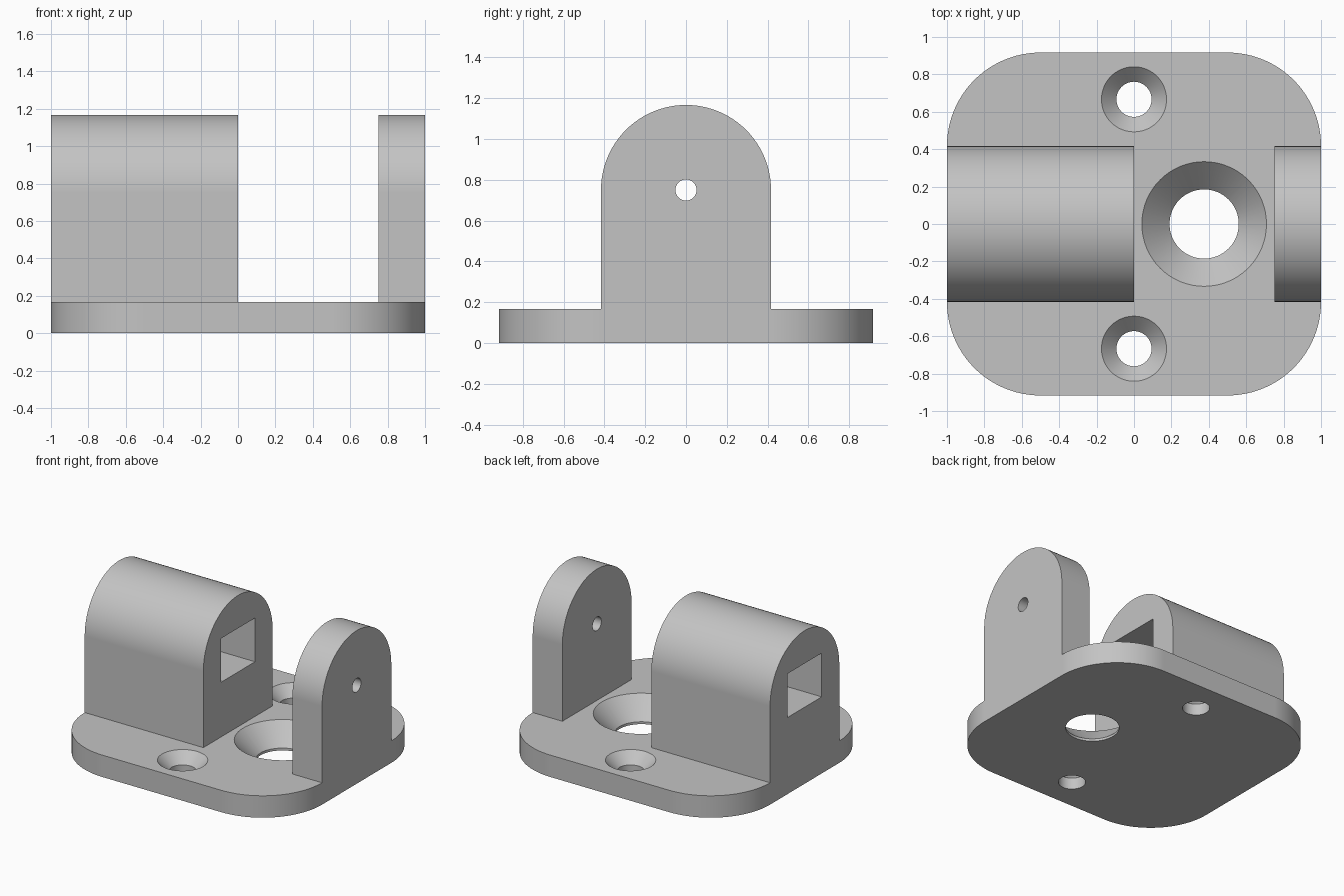
import bpy, bmesh
from math import pi, sin, cos
from mathutils import Matrix, Vector

if "Cube" in bpy.data.objects:
    bpy.data.objects.remove(bpy.data.objects["Cube"], do_unlink=True)

GREY = (0.55, 0.55, 0.55, 1)
grey = bpy.data.materials.new("plain grey")
grey.use_nodes = True
grey.diffuse_color = GREY
grey.node_tree.nodes["Principled BSDF"].inputs["Base Color"].default_value = GREY

THICK = 1 / 6      # base plate thickness
HALF_Y = 5 / 12    # half width of the uprights
AXIS_Z = 0.75      # height of the bore axis


def arc(cx, cy, r, start, end, steps):
    angles = [start + (end - start) * i / steps for i in range(steps + 1)]
    return [(cx + r * cos(a), cy + r * sin(a)) for a in angles]


def finish(name, bm):
    bmesh.ops.recalc_face_normals(bm, faces=bm.faces)
    mesh = bpy.data.meshes.new(name)
    bm.to_mesh(mesh)
    bm.free()
    mesh.materials.append(grey)
    ob = bpy.data.objects.new(name, mesh)
    bpy.context.collection.objects.link(ob)
    return ob


def loft(name, rings):
    """Closed solid through a stack of matching point rings."""
    bm = bmesh.new()
    rows = [[bm.verts.new(p) for p in ring] for ring in rings]
    bm.faces.new(rows[0])
    bm.faces.new(rows[-1])
    for a, b in zip(rows, rows[1:]):
        for i in range(len(a)):
            j = (i + 1) % len(a)
            bm.faces.new((a[i], a[j], b[j], b[i]))
    return finish(name, bm)


def cut(ob, cutter):
    cutter.hide_render = True
    mod = ob.modifiers.new("cut", 'BOOLEAN')
    mod.operation, mod.solver, mod.object = 'DIFFERENCE', 'EXACT', cutter
    bpy.context.view_layer.objects.active = ob
    bpy.ops.object.modifier_apply(modifier=mod.name)
    bpy.data.objects.remove(cutter, do_unlink=True)


def smooth(ob):
    bpy.ops.object.select_all(action='DESELECT')
    ob.select_set(True)
    bpy.context.view_layer.objects.active = ob
    bpy.ops.object.shade_smooth_by_angle(angle=pi / 6)
    mod = ob.modifiers.new("flat sides", 'WEIGHTED_NORMAL')
    mod.keep_sharp = True


def countersink(x, y, top_r, hole_r):
    """Through hole with a 45 degree funnel at the plate's top."""
    eps = 0.05
    profile = [(hole_r, -eps), (hole_r, THICK - (top_r - hole_r)),
               (top_r + eps, THICK + eps)]
    return loft("hole_cutter", [[(px, py, z) for px, py in arc(x, y, r, 0, 2 * pi, 64)[:-1]]
                                for r, z in profile])


def upright(name, x0, x1):
    """Arch-topped block standing on the plate."""
    outline = [(-HALF_Y, THICK), (HALF_Y, THICK)] + arc(0, AXIS_Z, HALF_Y, 0, pi, 48)
    return loft(name, [[(x, y, z) for y, z in outline] for x in (x0, x1)])


# Base plate with rounded corners
R = 0.5
cx, cy = 1 - R, 11 / 12 - R
outline = []
for k, (sx, sy) in enumerate([(1, 1), (-1, 1), (-1, -1), (1, -1)]):
    outline += arc(sx * cx, sy * cy, R, k * pi / 2, (k + 1) * pi / 2, 24)
base = loft("base_plate", [[(x, y, z) for x, y in outline] for z in (0, THICK)])

# Countersunk centre hole and two screw holes
cut(base, countersink(0.375, 0, 1 / 3, 0.185))
for side in (-1, 1):
    cut(base, countersink(0, side * 2 / 3, 0.174, 0.094))
smooth(base)

# Long housing with a rectangular channel along its length
housing = upright("channel_housing", -1, 0)
bm = bmesh.new()
bmesh.ops.create_cube(bm, size=1, matrix=Matrix.Translation((-0.5, 0, AXIS_Z))
                      @ Matrix.Diagonal(Vector((1.2, 0.41, 1 / 3, 1))))
cut(housing, finish("channel_cutter", bm))
smooth(housing)

# Thin end bracket with a pin hole
bracket = upright("end_bracket", 0.75, 1)
pin = arc(0, AXIS_Z, 0.052, 0, 2 * pi, 40)[:-1]
cut(bracket, loft("pin_cutter", [[(x, y, z) for y, z in pin] for x in (0.65, 1.1)]))
smooth(bracket)
